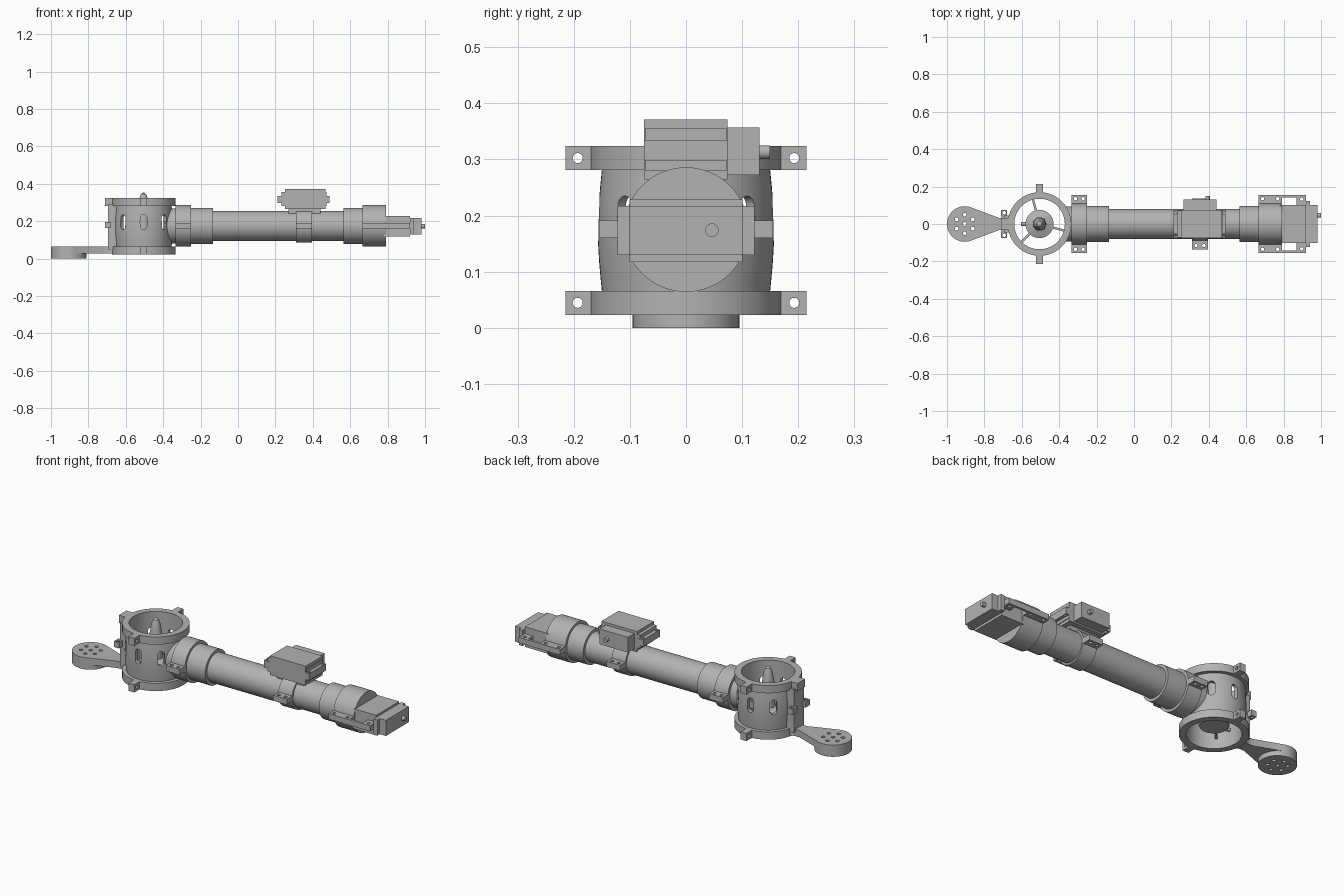
import bpy, bmesh, math
from math import cos, sin, pi, radians
from mathutils import Matrix, Vector

cube = bpy.data.objects.get("Cube")
if cube:
    bpy.data.objects.remove(cube, do_unlink=True)

grey = bpy.data.materials.new("plain grey")
grey.use_nodes = True
grey.diffuse_color = (0.45, 0.45, 0.45, 1)
grey.node_tree.nodes["Principled BSDF"].inputs["Base Color"].default_value = grey.diffuse_color

AXES = {"X": Matrix.Rotation(pi / 2, 4, "Y"), "Y": Matrix.Rotation(pi / 2, 4, "X"), "Z": Matrix()}
HX = -0.505   # housing axis
TZ = 0.175    # tube axis height


def add_object(name, bm):
    bmesh.ops.recalc_face_normals(bm, faces=bm.faces)
    mesh = bpy.data.meshes.new(name)
    bm.to_mesh(mesh)
    bm.free()
    mesh.materials.append(grey)
    ob = bpy.data.objects.new(name, mesh)
    bpy.context.collection.objects.link(ob)
    return ob


def box(name, x, y, z):
    bm = bmesh.new()
    size = [b - a for a, b in (x, y, z)]
    mid = [(a + b) / 2 for a, b in (x, y, z)]
    bmesh.ops.create_cube(bm, size=1, matrix=Matrix.Translation(mid) @ Matrix.Diagonal((*size, 1)))
    return add_object(name, bm)


def rod(name, centre, r, length, axis="Z", sides=48):
    bm = bmesh.new()
    bmesh.ops.create_cone(bm, cap_ends=True, segments=sides, radius1=r, radius2=r, depth=length,
                          matrix=Matrix.Translation(centre) @ AXES[axis])
    return add_object(name, bm)


def lathe(name, profile, closed=True):
    """Turn an (r, z) profile about the housing axis."""
    bm = bmesh.new()
    verts = [bm.verts.new((r, 0, z)) for r, z in profile]
    pairs = list(zip(verts, verts[1:])) + ([(verts[-1], verts[0])] if closed else [])
    edges = [bm.edges.new(p) for p in pairs]
    bmesh.ops.spin(bm, geom=verts + edges, cent=(0, 0, 0), axis=(0, 0, 1), angle=2 * pi, steps=64)
    bmesh.ops.remove_doubles(bm, verts=bm.verts, dist=0.0001)
    bmesh.ops.translate(bm, verts=bm.verts, vec=(HX, 0, 0))
    return add_object(name, bm)


def cut(ob, cutters):
    for c in cutters:
        c.hide_render = True
        mod = ob.modifiers.new("cut", "BOOLEAN")
        mod.operation, mod.solver, mod.object = "DIFFERENCE", "EXACT", c
        bpy.context.view_layer.objects.active = ob
        bpy.ops.object.modifier_apply(modifier=mod.name)
        bpy.data.objects.remove(c, do_unlink=True)


def drilled(name, x, y, z, holes, axis="Z", r=0.009):
    ob = box(name, x, y, z)
    cut(ob, [rod("drill", h, r, 0.2, axis, 16) for h in holes])
    return ob


# Barrel housing with flanged rims
wall = [(0.17, 0.023), (0.17, 0.066), (0.15, 0.066)]
wall += [(0.15 + 0.007 * sin(pi * t / 8), 0.066 + 0.215 * t / 8) for t in range(1, 8)]
wall += [(0.15, 0.281), (0.17, 0.281), (0.17, 0.324), (0.135, 0.324), (0.135, 0.023)]
housing = lathe("housing", wall)

# Rounded window slots around the housing
slots = []
for deg in (45, 90, 135, 225, 270, 315):
    bm = bmesh.new()
    bmesh.ops.create_cone(bm, cap_ends=True, segments=24, radius1=0.018, radius2=0.018, depth=0.1,
                          matrix=AXES["X"])
    for v in bm.verts:
        v.co.z += math.copysign(0.022, v.co.z)
    place = Matrix.Translation((HX, 0, 0.195)) @ Matrix.Rotation(radians(deg), 4, "Z")
    bmesh.ops.transform(bm, verts=bm.verts, matrix=place @ Matrix.Translation((0.15, 0, 0)))
    slots.append(add_object("slot", bm))
cut(housing, slots)

# Drilled ears on both rims
for s, side in ((1, "left"), (-1, "right")):
    for level, z in (("lower", 0.0445), ("upper", 0.3025)):
        drilled(f"{side}_{level}_ear", (HX - 0.018, HX + 0.018), sorted((s * 0.16, s * 0.215)),
                (z - 0.0215, z + 0.0215), [(HX, s * 0.193, z)], "X")

# Hinge plate opposite the tube
cut(box("hinge_plate", (-0.695, -0.64), (-0.045, 0.045), (0.05, 0.29)),
    [rod("bore", (HX, 0, 0.18), 0.14, 0.6)])
cut(box("hinge_lug", (-0.71, -0.64), (-0.033, 0.033), (0.281, 0.324)),
    [rod("bore", (HX, 0, 0.3), 0.14, 0.6)])
for s, side in ((1, "left"), (-1, "right")):
    drilled(f"{side}_hinge_tab", (-0.71, -0.678), sorted((s * 0.035, s * 0.075)),
            (0.163, 0.195), [(-0.694, s * 0.06, 0.18)])

# Central bullet hub on three spokes
lathe("hub", [(0, 0.07), (0.07, 0.07), (0.075, 0.08), (0.075, 0.12), (0.036, 0.135), (0.035, 0.22),
              (0.031, 0.27), (0.023, 0.32), (0.014, 0.345), (0, 0.355)], closed=False)
rod("hub_pin", (HX - 0.083, 0, 0.085), 0.011, 0.03, "X", 16)
for i in range(3):
    a = radians(-15 + 120 * i)
    spoke = box(f"spoke_{i + 1}", (0.06, 0.142), (-0.006, 0.006), (0.075, 0.115))
    spoke.matrix_world = Matrix.Translation((HX, 0, 0)) @ Matrix.Rotation(a, 4, "Z")

# Mounting foot: drilled pad and tapered arm
PX, PR = -0.905, 0.095
foot = rod("foot_pad", (PX, 0, 0.0325), PR, 0.065)
cut(foot, [rod("drill", (PX, 0, 0.03), 0.01, 0.2, sides=16)] +
    [rod("drill", (PX + 0.05 * cos(i * pi / 3 + pi / 6), 0.05 * sin(i * pi / 3 + pi / 6), 0.03),
         0.01, 0.2, sides=16) for i in range(6)])
bm = bmesh.new()
outline = [(PX + 0.04, 0.086), (-0.72, 0.032), (-0.69, 0.032), (-0.65, 0.05)]
outline += [(x, -y) for x, y in reversed(outline)]
face = bm.faces.new([bm.verts.new((x, y, 0.027)) for x, y in outline])
top = bmesh.ops.extrude_face_region(bm, geom=[face])["geom"]
bmesh.ops.translate(bm, verts=[g for g in top if isinstance(g, bmesh.types.BMVert)], vec=(0, 0, 0.038))
arm = add_object("foot_arm", bm)
cut(arm, [rod("bore", (PX, 0, 0.03), PR - 0.002, 0.3), rod("bore", (HX, 0, 0.03), 0.14, 0.3)])

# Horizontal tube with its stepped collars
neck = rod("neck", (-0.36, 0, TZ), 0.094, 0.1, "X", 64)
cut(neck, [rod("bore", (HX, 0, TZ), 0.145, 0.6)])
for name, x0, x1, r in (("tube", -0.3, 0.7, 0.08), ("inner_collar", -0.335, -0.135, 0.096),
                        ("inner_clamp_ring", -0.335, -0.25, 0.111), ("middle_ring", 0.31, 0.395, 0.09),
                        ("outer_collar", 0.565, 0.7, 0.096), ("outer_clamp_ring", 0.665, 0.79, 0.111)):
    rod(name, ((x0 + x1) / 2, 0, TZ), r, x1 - x0, "X", 64)

# Drilled clamp tabs along the tube
TABZ = (0.16, 0.191)
for s, side in ((1, "left"), (-1, "right")):
    for name, x0, x1, y0, y1 in (("inner", -0.335, -0.25, 0.09, 0.155), ("middle", 0.31, 0.395, 0.07, 0.135),
                                 ("outer", 0.665, 0.79, 0.09, 0.155)):
        drilled(f"{side}_{name}_tab", (x0, x1), sorted((s * y0, s * y1)), TABZ,
                [(x, s * (y1 - 0.02), TZ) for x in (x0 + 0.022, x1 - 0.022)])
    box(f"{side}_rail", (0.79, 0.87), sorted((s * 0.142, s * 0.155)), TABZ)
    drilled(f"{side}_rail_end", (0.87, 0.92), sorted((s * 0.095, s * 0.155)), TABZ,
            [(0.897, s * 0.133, TZ)])

# End actuator
box("end_actuator_body", (0.78, 0.92), (-0.101, 0.101), (0.117, 0.229))
box("end_actuator_flange", (0.92, 0.942), (-0.122, 0.122), (0.13, 0.217))
box("end_actuator_cap", (0.942, 0.98), (-0.101, 0.101), (0.13, 0.217))
rod("end_actuator_shaft", (0.985, 0.046, 0.174), 0.012, 0.03, "X", 24)

# Top actuator on its saddle
box("top_saddle", (0.27, 0.44), (-0.045, 0.045), (0.235, 0.275))
box("top_actuator_body", (0.25, 0.468), (-0.075, 0.074), (0.264, 0.371))
box("top_actuator_step", (0.232, 0.472), (-0.073, 0.072), (0.28, 0.355))
drilled("top_actuator_flange", (0.211, 0.49), (-0.075, 0.074), (0.297, 0.335),
        [(x, y, 0.315) for x in (0.222, 0.481) for y in (-0.058, 0.057)], r=0.007)
box("top_actuator_gearbox", (0.265, 0.44), (0.07, 0.131), (0.272, 0.357))
rod("top_actuator_shaft", (0.393, 0.135, 0.313), 0.012, 0.03, "Y", 24)

# Smooth round walls, keep hard edges sharp
bpy.ops.object.select_all(action="DESELECT")
for ob in bpy.context.collection.objects:
    if ob.type == "MESH" and grey.name in ob.data.materials:
        ob.select_set(True)
        bpy.context.view_layer.objects.active = ob
bpy.ops.object.shade_smooth_by_angle(angle=radians(30))
